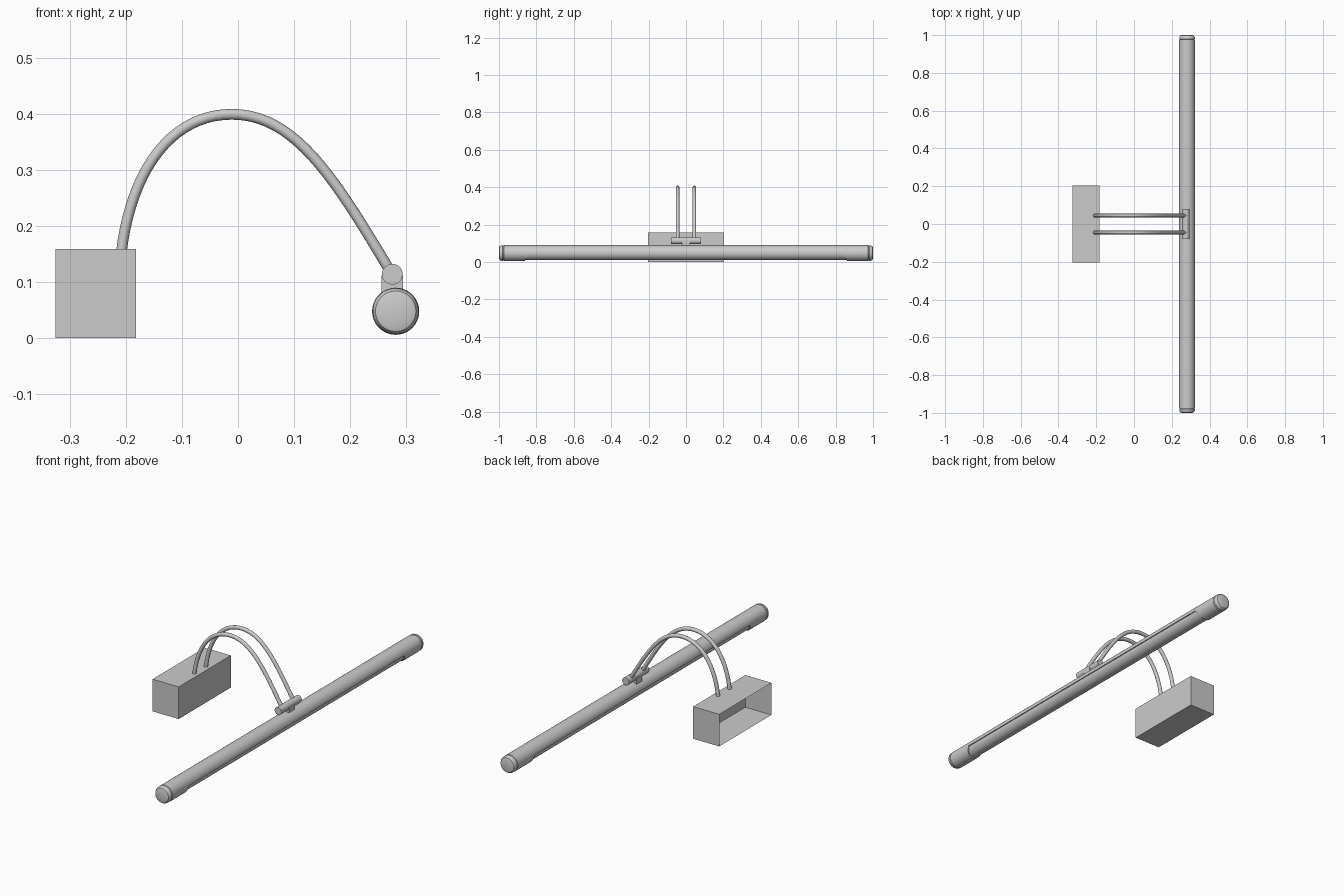
import bpy, bmesh, math
from mathutils import Vector

if "Cube" in bpy.data.objects:
    bpy.data.objects.remove(bpy.data.objects["Cube"])

def make_object(name, verts, faces, smooth=True):
    me = bpy.data.meshes.new(name)
    me.from_pydata(verts, [], faces)
    bm = bmesh.new()
    bm.from_mesh(me)
    bmesh.ops.recalc_face_normals(bm, faces=bm.faces)
    bm.to_mesh(me)
    bm.free()
    ob = bpy.data.objects.new(name, me)
    bpy.context.collection.objects.link(ob)
    if smooth:
        smooth_edges(ob)
    return ob

def activate(ob):
    bpy.ops.object.select_all(action='DESELECT')
    ob.select_set(True)
    bpy.context.view_layer.objects.active = ob

def smooth_edges(ob):
    activate(ob)
    bpy.ops.object.shade_smooth_by_angle(angle=math.radians(35))

def lathe_y(name, profile, cx, cz, n=48):
    """Turn (radius, y) pairs around an axis parallel to y, with capped ends."""
    verts = [(cx + r * math.cos(2 * math.pi * i / n), y, cz + r * math.sin(2 * math.pi * i / n))
             for r, y in profile for i in range(n)]
    faces = [(k * n + i, k * n + (i + 1) % n, (k + 1) * n + (i + 1) % n, (k + 1) * n + i)
             for k in range(len(profile) - 1) for i in range(n)]
    last = (len(profile) - 1) * n
    faces += [tuple(range(n)), tuple(range(last, last + n))]
    return make_object(name, verts, faces)

def prism_x(name, outline, x0, x1):
    """Extrude a (y, z) outline along x."""
    n = len(outline)
    verts = [(x, y, z) for x in (x0, x1) for y, z in outline]
    faces = [(i, (i + 1) % n, n + (i + 1) % n, n + i) for i in range(n)]
    faces += [tuple(range(n)), tuple(range(n, 2 * n))]
    return make_object(name, verts, faces, smooth=False)

# wall box, open towards the wall (-x)
box = prism_x("wall_box", [(-0.204, 0), (0.204, 0), (0.204, 0.159), (-0.204, 0.159)], -0.325, -0.182)
bm = bmesh.new()
bm.from_mesh(box.data)
back = [f for f in bm.faces if f.calc_center_median().x < -0.32]
bmesh.ops.delete(bm, geom=back, context='FACES_ONLY')
bm.to_mesh(box.data)
bm.free()

# pair of curved arms
path = [((-0.22, 0.06), (-0.208, 0.152), (-0.190, 0.305)),
        ((-0.115, 0.399), (-0.011, 0.399), (0.100, 0.399)),
        ((0.170, 0.290), (0.272, 0.118), (0.29, 0.09))]
for side, y in (("left", -0.045), ("right", 0.045)):
    cu = bpy.data.curves.new("arm_" + side, 'CURVE')
    cu.dimensions = '3D'
    cu.bevel_depth = 0.0095
    cu.bevel_resolution = 4
    cu.resolution_u = 20
    cu.use_fill_caps = True
    sp = cu.splines.new('BEZIER')
    sp.bezier_points.add(len(path) - 1)
    for bp, (a, p, b) in zip(sp.bezier_points, path):
        bp.handle_left_type = bp.handle_right_type = 'FREE'
        bp.co = (p[0], y, p[1])
        bp.handle_left = (a[0], y, a[1])
        bp.handle_right = (b[0], y, b[1])
    arm = bpy.data.objects.new("arm_" + side, cu)
    bpy.context.collection.objects.link(arm)
    activate(arm)
    bpy.ops.object.convert(target='MESH')
    smooth_edges(bpy.context.object)

# hinge rod and the neck joining it to the lamp tube
lathe_y("hinge_rod", [(0.0185, -0.08), (0.0185, 0.08)], 0.275, 0.114, 32)
prism_x("hinge_neck", [(-0.022, 0.075), (0.022, 0.075), (0.022, 0.112), (-0.022, 0.112)], 0.256, 0.294)

# lamp housing with grooved, rounded end caps
CX, CZ = 0.281, 0.048
half = [(0.027, -1.0), (0.036, -0.997), (0.0405, -0.990), (0.0415, -0.980),
        (0.0395, -0.978), (0.0395, -0.975), (0.042, -0.973)]
profile = half + [(r, -y) for r, y in reversed(half)]
housing = lathe_y("lamp_housing", profile, CX, CZ)

# light opening along the lower half, with slanted ends
cutter = prism_x("opening_cutter", [(-0.84, 0.0495), (0.84, 0.0495), (0.87, -0.01), (-0.87, -0.01)],
                 CX - 0.1, CX + 0.1)
cutter.hide_render = True
mod = housing.modifiers.new("opening", 'BOOLEAN')
mod.operation = 'DIFFERENCE'
mod.solver = 'EXACT'
mod.object = cutter
activate(housing)
bpy.ops.object.modifier_apply(modifier=mod.name)
bpy.data.objects.remove(cutter)
smooth_edges(housing)

# lamp tube set slightly inside the opening
lathe_y("lamp_tube", [(0.037, -0.90), (0.037, 0.90)], CX, CZ)
